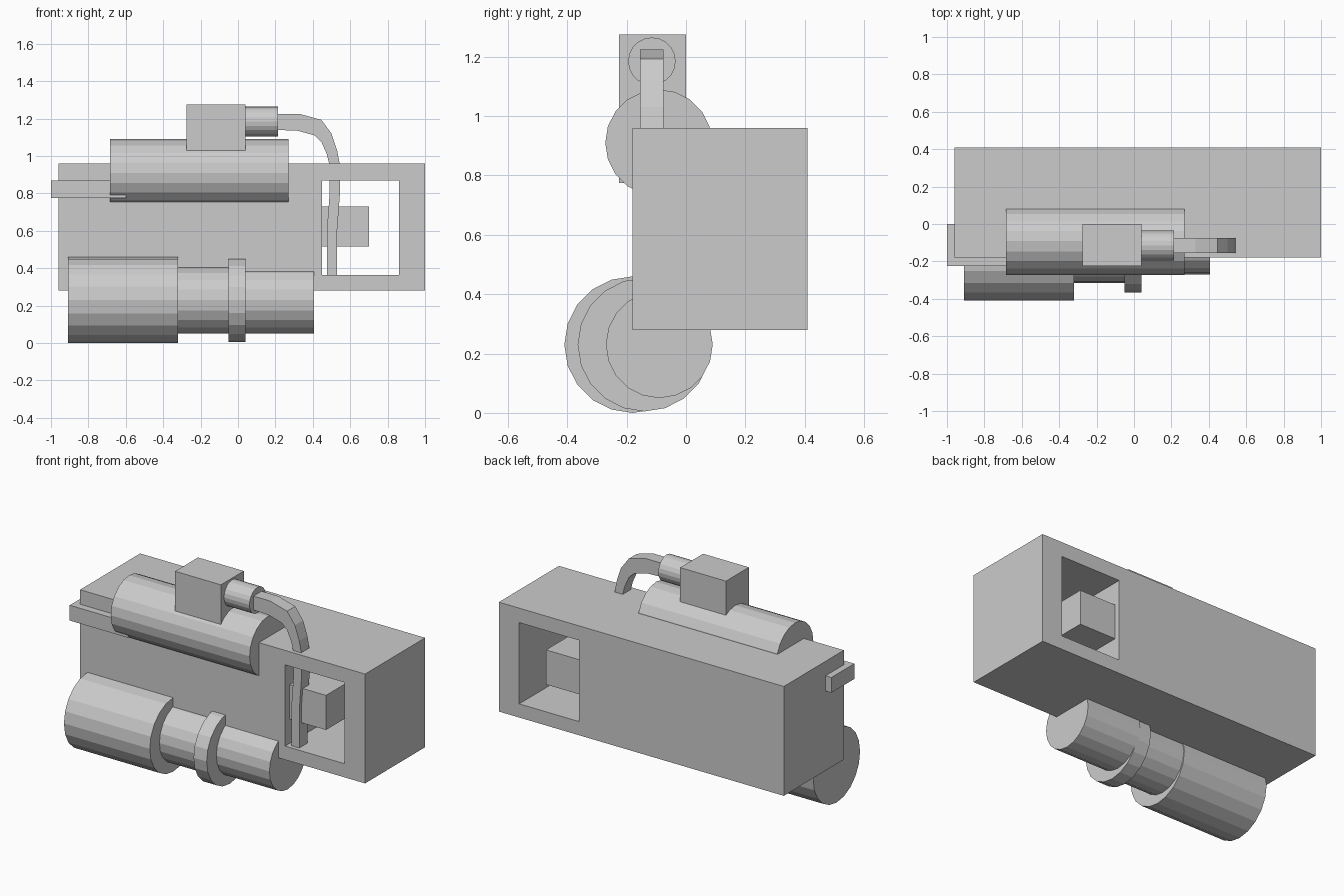
import bpy
import bmesh
import math
from mathutils import Matrix

default = bpy.data.objects.get("Cube")
if default:
    bpy.data.objects.remove(default, do_unlink=True)

grey = bpy.data.materials.new("plain grey")
grey.use_nodes = True
grey.diffuse_color = (0.6, 0.6, 0.6, 1)
grey.node_tree.nodes["Principled BSDF"].inputs["Base Color"].default_value = (0.6, 0.6, 0.6, 1)


def finish(name, bm):
    bmesh.ops.recalc_face_normals(bm, faces=bm.faces)
    mesh = bpy.data.meshes.new(name)
    bm.to_mesh(mesh)
    bm.free()
    mesh.materials.append(grey)
    obj = bpy.data.objects.new(name, mesh)
    bpy.context.collection.objects.link(obj)
    return obj


def box(name, x, y, z):
    """Box from its (low, high) range on each axis."""
    bm = bmesh.new()
    centre = [(a + b) / 2 for a, b in (x, y, z)]
    size = [b - a for a, b in (x, y, z)]
    bmesh.ops.create_cube(bm, size=1, matrix=Matrix.LocRotScale(centre, None, size))
    return finish(name, bm)


def drum(name, x, y, z, radius):
    """Faceted cylinder lying along x."""
    bm = bmesh.new()
    place = Matrix.Translation(((x[0] + x[1]) / 2, y, z)) @ Matrix.Rotation(math.pi / 2, 4, "Y")
    bmesh.ops.create_cone(bm, cap_ends=True, segments=20, radius1=radius, radius2=radius,
                          depth=x[1] - x[0], matrix=place)
    return finish(name, bm)


# Main body with a window cut through from front to back
body = box("body", (-0.96, 1.0), (-0.18, 0.41), (0.28, 0.96))
cutter = box("window_cutter", (0.45, 0.86), (-0.5, 0.7), (0.365, 0.87))
cutter.hide_render = True
cut = body.modifiers.new("window", "BOOLEAN")
cut.operation = "DIFFERENCE"
cut.solver = "EXACT"
cut.object = cutter
bpy.context.view_layer.objects.active = body
bpy.ops.object.modifier_apply(modifier=cut.name)
bpy.data.objects.remove(cutter, do_unlink=True)

# Blocks and side bar
box("window_block", (0.44, 0.70), (-0.135, 0.375), (0.515, 0.73))
box("side_bar", (-1.0, -0.60), (-0.225, 0.0), (0.775, 0.87))
box("top_block", (-0.275, 0.04), (-0.225, 0.0), (0.97, 1.275))

# Upper drum and the pipe socket
drum("upper_drum", (-0.685, 0.27), -0.092, 0.91, 0.18)
drum("pipe_socket", (0.03, 0.215), -0.115, 1.185, 0.08)

# Lower drum in stepped sections
drum("lower_drum", (-0.91, -0.32), -0.18, 0.23, 0.23)
drum("lower_neck", (-0.33, -0.04), -0.135, 0.23, 0.18)
drum("lower_ring", (-0.05, 0.04), -0.14, 0.23, 0.225)
drum("lower_end", (0.03, 0.405), -0.09, 0.23, 0.18)

# Bent flat pipe: outer and inner edges joined into a strip with depth
outer = [(0.20, 1.225), (0.33, 1.225), (0.446, 1.193), (0.50, 1.12), (0.53, 1.03),
         (0.545, 0.95), (0.545, 0.80), (0.53, 0.60), (0.53, 0.36)]
inner = [(0.20, 1.14), (0.32, 1.135), (0.41, 1.11), (0.446, 1.075), (0.475, 1.01),
         (0.49, 0.95), (0.49, 0.80), (0.475, 0.60), (0.475, 0.36)]
bm = bmesh.new()
rings = []
for (xo, zo), (xi, zi) in zip(outer, inner):
    corners = ((xo, -0.155, zo), (xo, -0.075, zo), (xi, -0.075, zi), (xi, -0.155, zi))
    rings.append([bm.verts.new(c) for c in corners])
for a, b in zip(rings, rings[1:]):
    for i in range(4):
        j = (i + 1) % 4
        bm.faces.new((a[i], a[j], b[j], b[i]))
bm.faces.new(rings[0])
bm.faces.new(rings[-1])
finish("bent_pipe", bm)
